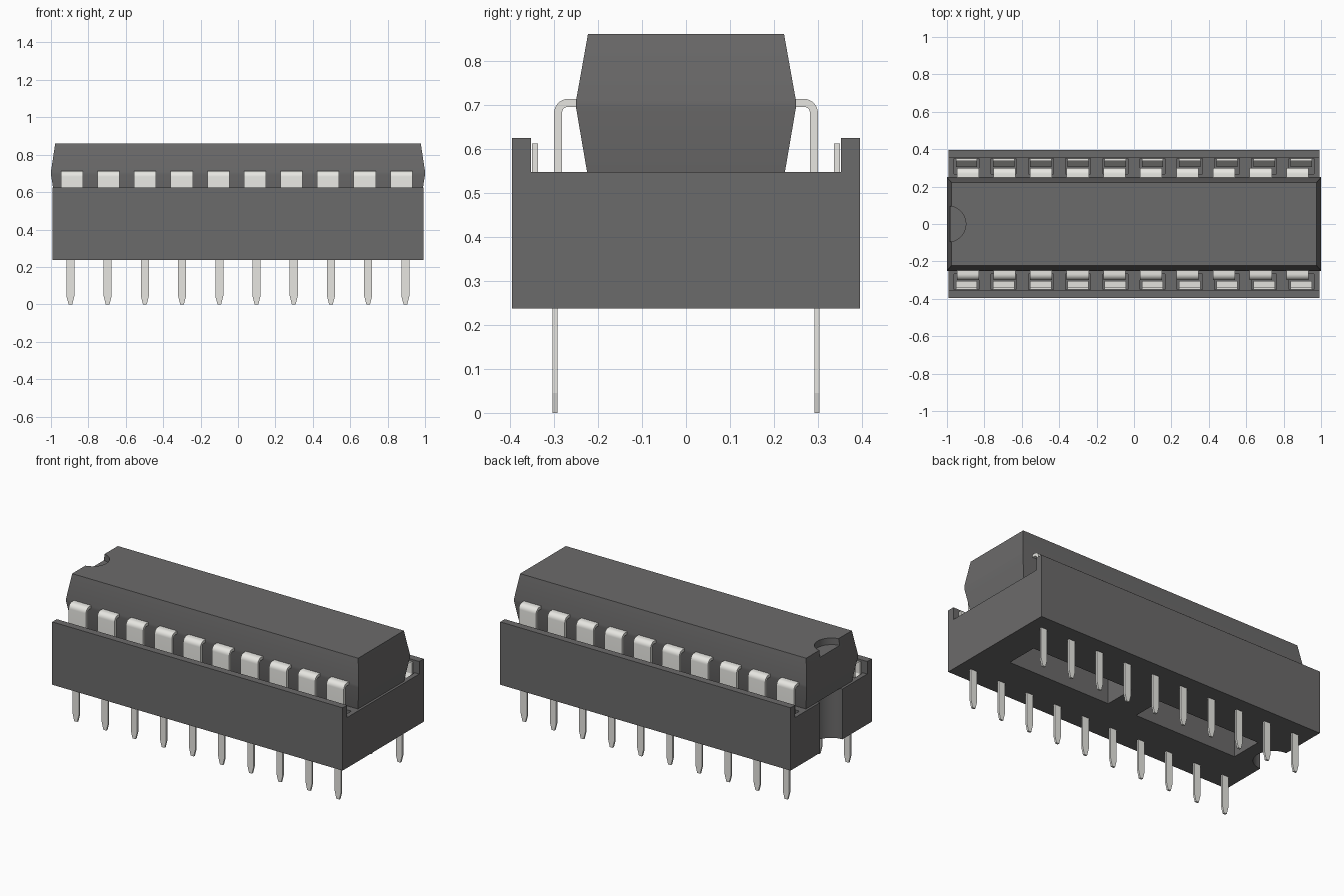
import bpy, bmesh, math
from mathutils import Vector

if "Cube" in bpy.data.objects:
    bpy.data.objects.remove(bpy.data.objects["Cube"], do_unlink=True)


def material(name, rgb):
    m = bpy.data.materials.new(name)
    m.use_nodes = True
    m.diffuse_color = (*rgb, 1)
    m.node_tree.nodes["Principled BSDF"].inputs["Base Color"].default_value = (*rgb, 1)
    return m


BLACK = material("black plastic", (0.148, 0.145, 0.145))
METAL = material("grey metal", (0.824, 0.820, 0.781))


def prism(bm, pts, axis, a, b):
    """Extrude a closed 2D profile from a to b along the axis."""
    def place(p, t):
        return {"x": (t, p[0], p[1]), "y": (p[0], t, p[1]), "z": (p[0], p[1], t)}[axis]
    lo = [bm.verts.new(place(p, a)) for p in pts]
    hi = [bm.verts.new(place(p, b)) for p in pts]
    n = len(pts)
    bm.faces.new(lo)
    bm.faces.new(hi[::-1])
    for i in range(n):
        j = (i + 1) % n
        bm.faces.new((lo[i], hi[i], hi[j], lo[j]))


def box_pts(u0, u1, v0, v1):
    return [(u0, v0), (u1, v0), (u1, v1), (u0, v1)]


def circle(cx, cy, r, n=48):
    return [(cx + r * math.cos(2 * math.pi * i / n), cy + r * math.sin(2 * math.pi * i / n))
            for i in range(n)]


def finish(bm, name, mat, smooth=False):
    bmesh.ops.recalc_face_normals(bm, faces=bm.faces)
    me = bpy.data.meshes.new(name)
    bm.to_mesh(me)
    bm.free()
    ob = bpy.data.objects.new(name, me)
    bpy.context.collection.objects.link(ob)
    me.materials.append(mat)
    if smooth:
        select(ob)
        bpy.ops.object.shade_smooth_by_angle(angle=math.radians(35))
    return ob


def select(ob):
    bpy.ops.object.select_all(action="DESELECT")
    ob.select_set(True)
    bpy.context.view_layer.objects.active = ob


def cut(ob, bm):
    """Subtract the cutter solids, then discard them."""
    cutter = finish(bm, "cutter", BLACK)
    cutter.hide_render = True
    mod = ob.modifiers.new("cut", "BOOLEAN")
    mod.operation, mod.solver, mod.object = "DIFFERENCE", "EXACT", cutter
    select(ob)
    bpy.ops.object.modifier_apply(modifier=mod.name)
    bpy.data.objects.remove(cutter, do_unlink=True)
    bpy.ops.object.shade_smooth_by_angle(angle=math.radians(25))


PIN_X = [-0.896 + 0.199 * i for i in range(10)]
LEAD_X = [-0.888 + 0.1957 * i for i in range(10)]
FLOOR, BASE = 0.548, 0.237

# Socket: U section with raised long rims
bm = bmesh.new()
prism(bm, [(-0.396, BASE), (0.396, BASE), (0.396, 0.625), (0.352, 0.625), (0.352, FLOOR),
           (-0.352, FLOOR), (-0.352, 0.625), (-0.396, 0.625)], "x", -0.992, 0.992)
socket = finish(bm, "socket", BLACK)

# Socket openings: contact pockets, two underside windows, end groove
bm = bmesh.new()
for x in PIN_X:
    for s in (-1, 1):
        prism(bm, box_pts(x - 0.067, x + 0.067, *sorted((s * 0.268, s * 0.351))), "z", 0.4, 0.58)
for s in (-1, 1):
    prism(bm, box_pts(*sorted((s * 0.1, s * 0.8)), -0.1, 0.1), "z", 0.1, 0.7)
prism(bm, circle(-0.992, 0, 0.11), "z", 0.1, 0.7)
cut(socket, bm)

# Chip body: tapered both ways from a thin parting band
bm = bmesh.new()
rings = []
for z, hx, hy in [(FLOOR, 0.977, 0.225), (0.694, 1.0, 0.25), (0.710, 1.0, 0.25), (0.861, 0.977, 0.223)]:
    rings.append([bm.verts.new((sx * hx, sy * hy, z))
                  for sx, sy in [(-1, -1), (1, -1), (1, 1), (-1, 1)]])
bm.faces.new(rings[0])
bm.faces.new(rings[-1])
for r0, r1 in zip(rings, rings[1:]):
    for i in range(4):
        j = (i + 1) % 4
        bm.faces.new((r0[i], r0[j], r1[j], r1[i]))
chip = finish(bm, "chip_body", BLACK)
bm = bmesh.new()
prism(bm, circle(-0.995, 0, 0.096), "z", 0.82, 1.0)
cut(chip, bm)


def bend(cy, cz, r, n=8):
    return [(cy + r * math.sin(math.pi / 2 * i / n), cz + r * math.cos(math.pi / 2 * i / n))
            for i in range(n + 1)]


# Bent lead outline: out of the chip, round the shoulder and down
lead = ([(0.235, 0.714)] + bend(0.268, 0.682, 0.032) + [(0.300, 0.50), (0.282, 0.50)]
        + bend(0.268, 0.682, 0.014)[::-1] + [(0.235, 0.696)])
# Spring contact: upright plate with a leaf sloping into the pocket
clip = [(0.350, 0.612), (0.336, 0.612), (0.336, 0.545), (0.306, 0.49), (0.306, 0.40),
        (0.316, 0.40), (0.316, 0.487), (0.350, 0.54)]
pin = [(-0.0215, 0.26), (-0.0215, 0.045), (-0.010, 0), (0.010, 0), (0.0215, 0.045), (0.0215, 0.26)]

for side, s in (("front", -1), ("back", 1)):
    bm = bmesh.new()
    for x in LEAD_X:
        prism(bm, [(s * y, z) for y, z in lead], "x", x - 0.059, x + 0.059)
        prism(bm, box_pts(*sorted((s * 0.282, s * 0.300)), 0.402, 0.501), "x", x - 0.022, x + 0.022)
    finish(bm, side + "_chip_leads", METAL, smooth=True)

    bm = bmesh.new()
    for x in PIN_X:
        prism(bm, [(s * y, z) for y, z in clip], "x", x - 0.057, x + 0.057)
    finish(bm, side + "_contact_clips", METAL)

    bm = bmesh.new()
    for x in PIN_X:
        prism(bm, pin, "y", s * 0.298 - 0.006, s * 0.298 + 0.006)
        bmesh.ops.translate(bm, verts=bm.verts[-12:], vec=Vector((x, 0, 0)))
    finish(bm, side + "_socket_pins", METAL)
